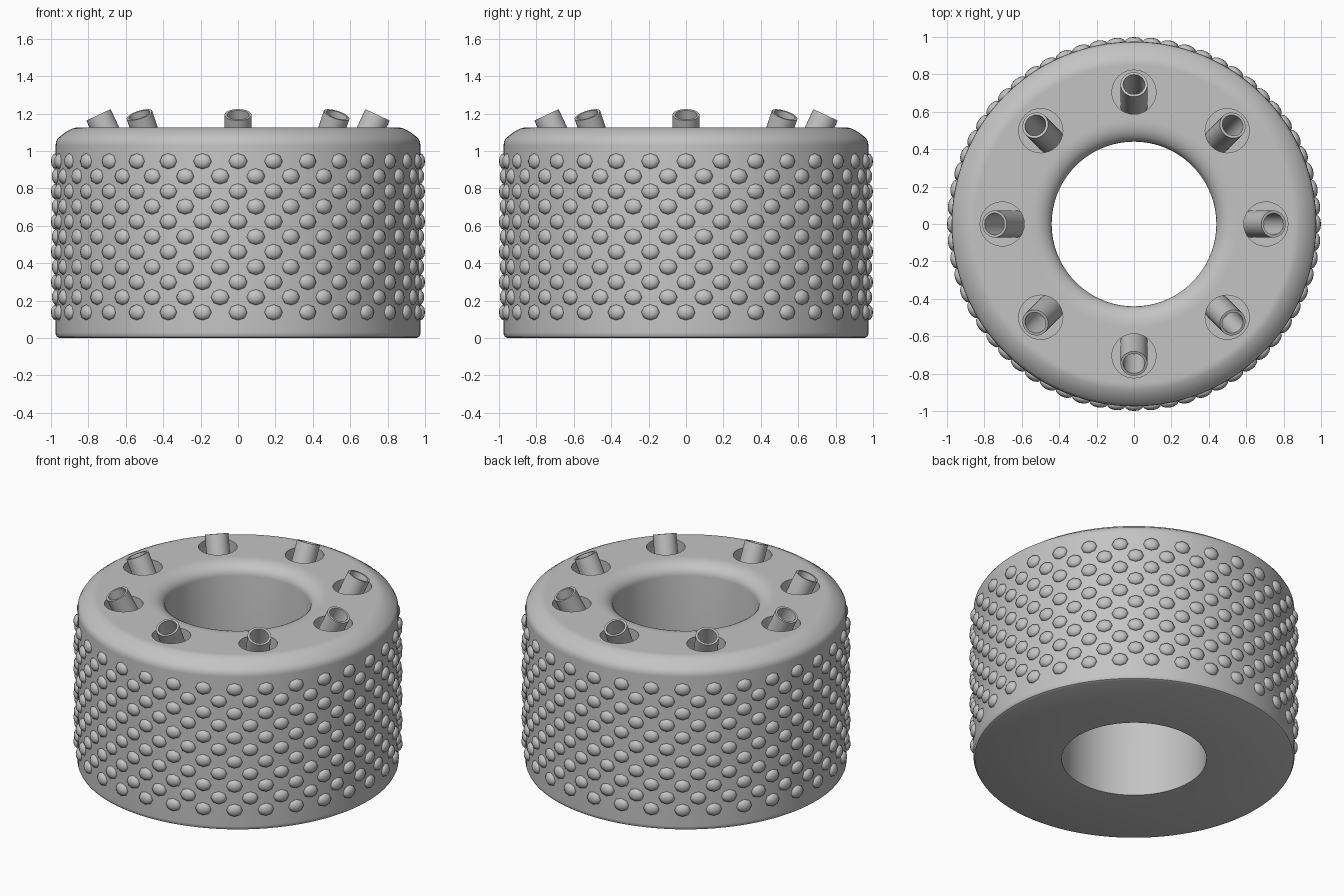
import bpy, bmesh, math
from mathutils import Matrix, Vector

if "Cube" in bpy.data.objects:
    bpy.data.objects.remove(bpy.data.objects["Cube"])

metal = bpy.data.materials.new("plain_grey")
metal.diffuse_color = (0.55, 0.55, 0.55, 1)
metal.use_nodes = True
metal.node_tree.nodes["Principled BSDF"].inputs["Base Color"].default_value = metal.diffuse_color


def make_object(name, bm):
    bmesh.ops.recalc_face_normals(bm, faces=bm.faces)
    me = bpy.data.meshes.new(name)
    bm.to_mesh(me)
    bm.free()
    me.materials.append(metal)
    ob = bpy.data.objects.new(name, me)
    bpy.context.collection.objects.link(ob)
    return ob


def select_only(ob):
    bpy.ops.object.select_all(action='DESELECT')
    ob.select_set(True)
    bpy.context.view_layer.objects.active = ob


def smooth(ob, angle=32):
    select_only(ob)
    bpy.ops.object.shade_smooth_by_angle(angle=math.radians(angle))


def lathe(bm, profile, steps, matrix=Matrix()):
    """Spin a closed (radius, z) profile round z."""
    rings = []
    for s in range(steps):
        a = 2 * math.pi * s / steps
        rings.append([bm.verts.new(matrix @ Vector((r * math.cos(a), r * math.sin(a), z)))
                      for r, z in profile])
    n = len(profile)
    for s in range(steps):
        p, q = rings[s], rings[(s + 1) % steps]
        for i in range(n):
            j = (i + 1) % n
            bm.faces.new((p[i], q[i], q[j], p[j]))


# Ring body: rounded inner lip, sloped outer shoulder
TOP = 1.125
lip = [(0.545 - 0.105 * math.sin(t), TOP - 0.075 * (1 - math.cos(t)))
       for t in [math.pi / 2 * k / 6 for k in range(7)]]
profile = [(0.44, 0.0), (0.955, 0.0), (0.968, 0.006), (0.975, 0.02), (0.975, 0.03),
           (0.975, 1.03), (0.973, 1.05), (0.96, 1.072), (0.915, 1.105),
           (0.885, 1.12), (0.865, TOP), (0.85, TOP), (0.56, TOP)] + lip
bm = bmesh.new()
lathe(bm, profile, 128)
body = make_object("ring_body", bm)

# Round pockets cut into the top
bm = bmesh.new()
angles = [math.pi / 4 * k for k in range(8)]
for a in angles:
    m = Matrix.Rotation(a, 4, 'Z') @ Matrix.Translation((0.705, 0, 1.125))
    bmesh.ops.create_cone(bm, cap_ends=True, segments=32, radius1=0.118,
                          radius2=0.118, depth=0.35, matrix=m)
cutter = make_object("pocket_cutter", bm)
cutter.hide_render = True
mod = body.modifiers.new("pockets", 'BOOLEAN')
mod.operation = 'DIFFERENCE'
mod.solver = 'EXACT'
mod.object = cutter
select_only(body)
bpy.ops.object.modifier_apply(modifier=mod.name)
bpy.data.objects.remove(cutter)
smooth(body)

# Tilted hollow tubes standing in the pockets
bm = bmesh.new()
tube = [(0.058, -0.27), (0.072, -0.27), (0.072, 0), (0.058, 0)]
for a in angles:
    m = (Matrix.Rotation(a, 4, 'Z') @ Matrix.Translation((0.746, 0, 1.193))
         @ Matrix.Rotation(math.radians(25), 4, 'Y'))
    lathe(bm, tube, 32, m)
smooth(make_object("nozzle_tubes", bm))

# Staggered grip bumps round the outside
bm = bmesh.new()
for row in range(11):
    z = 0.137 + 0.0808 * row
    for k in range(32):
        a = 2 * math.pi * (k + 0.5 * (row % 2)) / 32
        m = (Matrix.Rotation(a, 4, 'Z') @ Matrix.Translation((0.973, 0, z))
             @ Matrix.Diagonal((0.027, 0.05, 0.043, 1)) @ Matrix.Rotation(math.pi / 2, 4, 'Y'))
        bmesh.ops.create_uvsphere(bm, u_segments=8, v_segments=6, radius=1, matrix=m)
smooth(make_object("grip_bumps", bm), 60)
